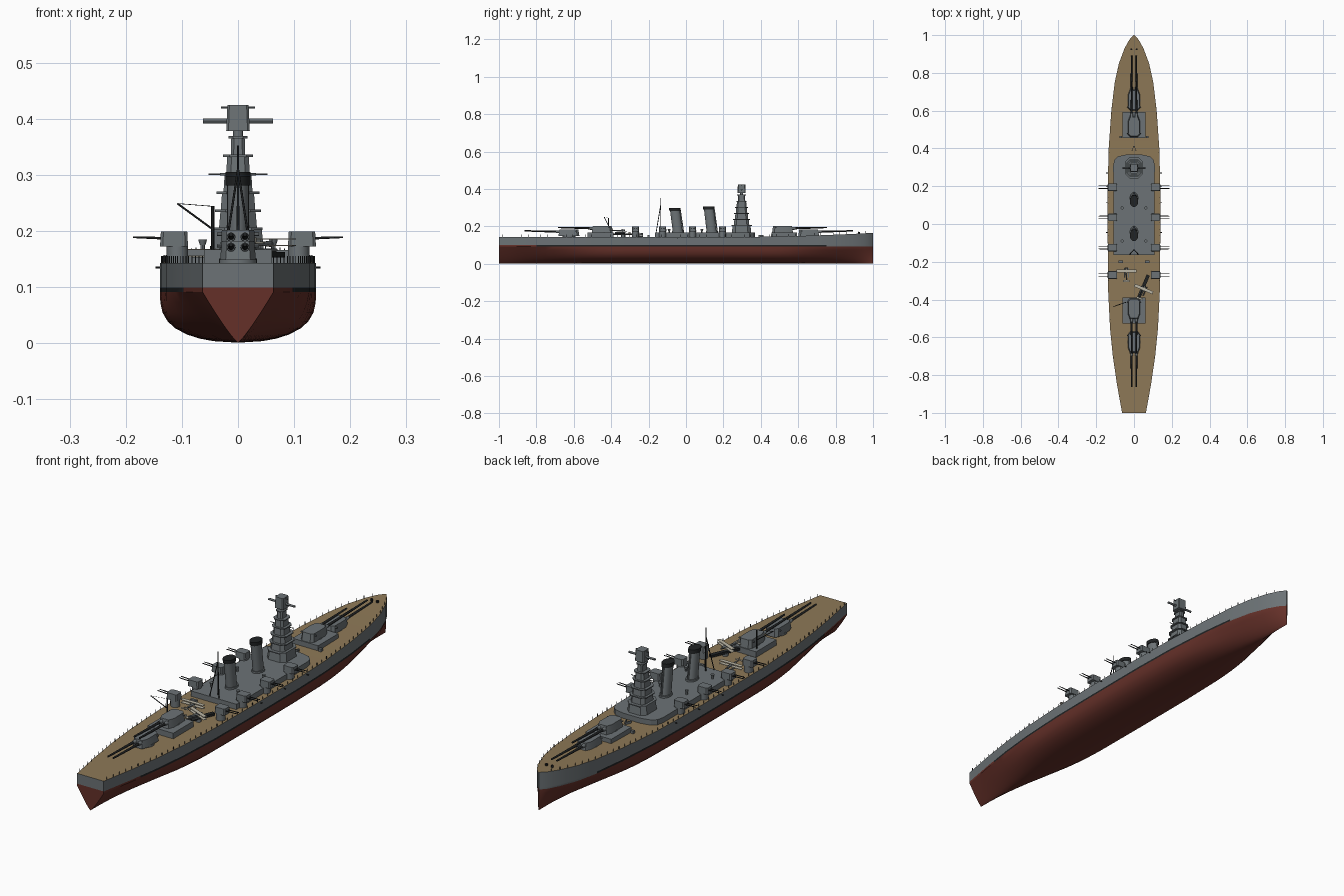
import bpy, bmesh, math
from mathutils import Vector, Matrix

if "Cube" in bpy.data.objects:
    bpy.data.objects.remove(bpy.data.objects["Cube"])

def mat(name, c):
    m = bpy.data.materials.new(name)
    m.diffuse_color = (*c, 1)
    m.use_nodes = True
    m.node_tree.nodes["Principled BSDF"].inputs["Base Color"].default_value = m.diffuse_color
    return m
GREY = mat("hull_grey", (0.15, 0.17, 0.18))
RED = mat("bottom_red", (0.13, 0.03, 0.022))
BLACK = mat("dark_metal", (0.015, 0.017, 0.018))
WOOD = mat("deck_wood", (0.27, 0.19, 0.095))
PALE = mat("plane_pale", (0.5, 0.47, 0.38))

def finish(name, bm, *mats, smooth=True):
    bmesh.ops.recalc_face_normals(bm, faces=bm.faces)
    me = bpy.data.meshes.new(name)
    bm.to_mesh(me)
    bm.free()
    ob = bpy.data.objects.new(name, me)
    bpy.context.collection.objects.link(ob)
    for m in mats:
        me.materials.append(m)
    if smooth:
        bpy.context.view_layer.objects.active = ob
        bpy.ops.object.select_all(action='DESELECT')
        ob.select_set(True)
        bpy.ops.object.shade_smooth_by_angle(angle=math.radians(30))
    return ob

def add_box(bm, c, s, rot=0):
    m = Matrix.Translation(c) @ Matrix.Rotation(rot, 4, 'Z') @ Matrix.Diagonal((*s, 1))
    bmesh.ops.create_cube(bm, size=1, matrix=m)

def add_rod(bm, a, b, r1, r2=None, n=12):
    a, b = Vector(a), Vector(b)
    m = Matrix.Translation((a + b) / 2) @ (b - a).to_track_quat('Z', 'Y').to_matrix().to_4x4()
    bmesh.ops.create_cone(bm, cap_ends=True, segments=n, radius1=r1,
                          radius2=r1 if r2 is None else r2, depth=(b - a).length, matrix=m)

def box(name, c, s, m=GREY, rot=0):
    bm = bmesh.new()
    add_box(bm, c, s, rot)
    return finish(name, bm, m, smooth=False)

def rod(name, a, b, r1, r2=None, m=GREY, n=12):
    bm = bmesh.new()
    add_rod(bm, a, b, r1, r2, n)
    return finish(name, bm, m)

def prism(name, plan, z0, z1, c=(0, 0), top=1.0, m=GREY):
    # plan outline extruded in z, optionally tapered
    bm = bmesh.new()
    rings = [[bm.verts.new((c[0] + x * k, c[1] + y * k, z)) for x, y in plan]
             for z, k in ((z0, 1), (z1, top))]
    n = len(plan)
    for i in range(n):
        j = (i + 1) % n
        bm.faces.new((rings[0][i], rings[0][j], rings[1][j], rings[1][i]))
    bm.faces.new(rings[0])
    bm.faces.new(rings[1])
    return finish(name, bm, m)

def chamfer(w, l, c):
    return [(w - c, -l), (w, c - l), (w, l - c), (w - c, l), (c - w, l), (-w, l - c), (-w, c - l), (c - w, -l)]

# Hull outline: half breadth and deck height along the length
PLAN = [(-1, .063), (-.85, .09), (-.7, .112), (-.55, .127), (-.35, .137), (-.1, .139), (.2, .139),
        (.4, .134), (.6, .12), (.75, .102), (.85, .08), (.93, .05), (.975, .025), (1, .003)]
def breadth(y):
    for (a, p), (b, q) in zip(PLAN, PLAN[1:]):
        if y <= b:
            return p + (q - p) * (y - a) / (b - a)
    return .003
def deck_z(y):
    return .143 + (.022 * ((y - .2) / .8) ** 2 if y > .2 else 0)
def smoothstep(t):
    t = max(0, min(1, t))
    return t * t * (3 - 2 * t)

# Hull: lofted sections, V shaped at the ends and full amidships
ROWS = [0, .03, .08, .16, .28, .42, .6, .8, 1]
def section(y):
    b = breadth(y)
    k = smoothstep((1 - y) / .55) if y > 0 else smoothstep((1 + y) / .6)
    half = []
    for t in ROWS:
        full = (1 - (1 - t) ** 3) ** (1 / 2.1)
        half.append((b * (k * full + (1 - k) * t ** .85), .001 + .09 * t))
    half += [(b, .099), (b, deck_z(y))]
    return [(-x, z) for x, z in reversed(half[1:])] + half
STATIONS = [-1 + i * .05 for i in range(39)] + [.93, .955, .975, .99, 1]
bm = bmesh.new()
secs = [[bm.verts.new((x, y, z)) for x, z in section(y)] for y in STATIONS]
n = len(secs[0])
for a, b, y in zip(secs, secs[1:], STATIONS):
    for i in range(n):
        f = bm.faces.new((a[i], a[(i + 1) % n], b[(i + 1) % n], b[i]))
        if i == n - 1:
            f.material_index = 3
        elif i in (0, n - 2):
            f.material_index = 0
        elif i in (1, n - 3):
            f.material_index = 2 if -.85 < y < .75 else (1 if y < 0 else 0)
        else:
            f.material_index = 1
for s in (secs[0], secs[-1]):
    bm.faces.new(s[1:-1]).material_index = 1
    bm.faces.new((s[0], s[1], s[-2], s[-1])).material_index = 0
finish("hull", bm, GREY, RED, BLACK, WOOD)

# Rail posts along both deck edges
bm = bmesh.new()
for i in range(58):
    y = -.98 + i * .034
    for s in (-1, 1):
        add_box(bm, (s * (breadth(y) - .003), y, deck_z(y) + .006), (.0016, .0016, .013))
finish("rail_posts", bm, BLACK, smooth=False)

# Central deckhouse
half = [(.108, -.165), (.11, .31), (.104, .34), (.085, .358), (.04, .368)]
prism("deckhouse", half + [(-x, y) for x, y in reversed(half)], .14, .166)

# Tower bridge: tapered levels with overhanging platforms
TY = .297
for i, (z0, z1, w, l, p) in enumerate([(.166, .203, .046, .052, .044), (.203, .235, .034, .042, .041),
                                       (.235, .267, .031, .036, .038), (.267, .3, .026, .031, .032),
                                       (.3, .333, .021, .027, .027), (.333, .366, .013, .02, .017)]):
    prism(f"tower_level_{i}", chamfer(w, l, w * .4), z0, z1, (0, TY), .92)
    prism(f"tower_platform_{i}", chamfer(p, max(p, l) + .003, p * .45), z1 - .001, z1 + .003, (0, TY))
rod("tower_neck", (0, TY, .366), (0, TY, .38), .009)
prism("tower_top", chamfer(.021, .022, .004), .378, .425, (0, TY), .9)
rod("rangefinder", (-.062, TY, .396), (.062, TY, .396), .0045)
rod("upper_rangefinder", (-.03, TY, .42), (.03, TY, .42), .002)
rod("tower_yard", (-.053, TY, .301), (.053, TY, .301), .0015)

# Raked oval funnels with dark caps
def oval(name, y0, y1, z0, z1, r, m):
    bm = bmesh.new()
    bmesh.ops.create_cone(bm, cap_ends=True, segments=24, radius1=r, radius2=r, depth=1)
    for v in bm.verts:
        t = v.co.z + .5
        v.co = (v.co.x * .8, v.co.y * 1.1 + y0 + (y1 - y0) * t, z0 + (z1 - z0) * t)
    finish(name, bm, m)
for i, (y, zt) in enumerate(((-.043, .297), (.138, .305))):
    oval(f"funnel_{i}", y, y - .016, .16, zt - .01, .024, GREY)
    oval(f"funnel_cap_{i}", y - .015, y - .017, zt - .016, zt, .028, BLACK)
    oval(f"funnel_base_{i}", y, y, .16, .174, .029, GREY)
    rod(f"steam_pipe_{i}", (0, y + .03, .166), (0, y + .013, zt - .015), .003)

# Tripod mast
rod("mast", (0, -.135, .16), (0, -.135, .352), .0028, .0015, BLACK)
for s in (-1, 1):
    rod("mast_leg", (s * .022, -.16, .166), (0, -.136, .31), .002, m=BLACK)

# Main twin turrets: (rear y, direction, raised)
def main_turret(tag, y, d, up):
    z = .166 if up else .148
    h = .036 if up else .034
    plan = [(-.02, 0), (-.031, .012), (-.032, .085), (-.022, .112)]
    plan = plan + [(-x, p) for x, p in reversed(plan)]
    if up:
        box(f"{tag}_platform", (0, y + d * .065, .154), (.122, .138, .026))
    rod(f"{tag}_barbette", (0, y + d * .055, .14), (0, y + d * .055, z + .003), .034, n=24)
    prism(f"{tag}_house", [(x, d * (p - .055)) for x, p in plan], z, z + h, (0, y + d * .055), .9)
    zg = .189 if up else .171
    for s in (-1, 1):
        x = s * .0125
        rod(f"{tag}_barrel", (x, y + d * .1, zg), (x, y + d * .293, zg + .005), .0058, .0036, BLACK)
        rod(f"{tag}_collar", (x, y + d * .095, zg), (x, y + d * .125, zg), .0085, .007)
    rod(f"{tag}_range_bar", (-.037, y + d * .02, z + h - .008), (.037, y + d * .02, z + h - .008), .003)
main_turret("fore_upper_turret", .46, 1, True)
main_turret("fore_lower_turret", .6, 1, False)
main_turret("aft_upper_turret", -.392, -1, True)
main_turret("aft_lower_turret", -.57, -1, False)

for s in (-1, 1):
    # Secondary twin mounts on the deck edge
    for y in (.195, .035, -.125, -.27):
        rod("side_mount_base", (s * .108, y, .14), (s * .108, y, .174), .019, n=16)
        prism("side_mount", chamfer(.025, .02, .005), .172, .199, (s * .114, y), .94)
        for k in (-.007, .007):
            rod("side_gun", (s * .13, y + k, .187), (s * .187, y + k, .189), .0024, .0016, BLACK)
    # Hull side stub guns
    for y in (.27, .115, -.045):
        rod("stub_gun", (s * .13, y, .135), (s * .147, y, .135), .0018, m=BLACK)
    # Directors, lockers and bow fittings
    for y in (.085, -.09):
        rod("director_post", (s * .063, y, .16), (s * .063, y, .176), .004)
        rod("director", (s * .063, y, .175), (s * .063, y, .185), .005, .008)
    box("deck_locker", (s * .07, -.2, .147), (.026, .011, .012))
    box("bow_locker", (s * .07, .46, .15), (.012, .012, .014))
    rod("capstan", (s * .014, .925, .155), (s * .014, .925, .17), .005, m=BLACK)
    box("breakwater", (s * .006, .4, .149), (.003, .028, .012), rot=s * .35)

# Boat crane
rod("crane_post", (-.045, -.415, .143), (-.045, -.415, .245), .003, m=BLACK)
rod("crane_boom", (-.045, -.415, .203), (-.108, -.437, .249), .0018, m=BLACK)
rod("crane_cable", (-.045, -.415, .244), (-.108, -.437, .249), .0006, m=BLACK, n=6)

# Catapult and float planes
ca = math.radians(-23)
box("catapult", (.048, -.335, .158), (.018, .14, .01), BLACK, ca)
rod("catapult_pivot", (.048, -.335, .14), (.048, -.335, .155), .012)
def plane(tag, x, y, z, a):
    R = Matrix.Translation((x, y, z)) @ Matrix.Rotation(a, 4, 'Z')
    P = lambda *p: R @ Vector(p)
    rod(f"{tag}_body", P(0, -.045, .001), P(0, .032, 0), .002, .0055, m=GREY)
    for dz in (-.003, .009):
        box(f"{tag}_wing", P(0, .014, dz), (.105, .016, .002), PALE, a)
    box(f"{tag}_tail", P(0, -.04, .002), (.034, .009, .002), PALE, a)
    box(f"{tag}_fin", P(0, -.041, .006), (.0015, .01, .01), PALE, a)
    for s in (-1, 1):
        rod(f"{tag}_float", P(s * .011, -.02, -.011), P(s * .011, .03, -.011), .003)
        rod(f"{tag}_strut", P(s * .011, .012, -.011), P(s * .011, .012, .009), .001, n=6)
plane("deck_plane", -.04, -.262, .158, 0)
plane("catapult_plane", .046, -.357, .177, ca)
